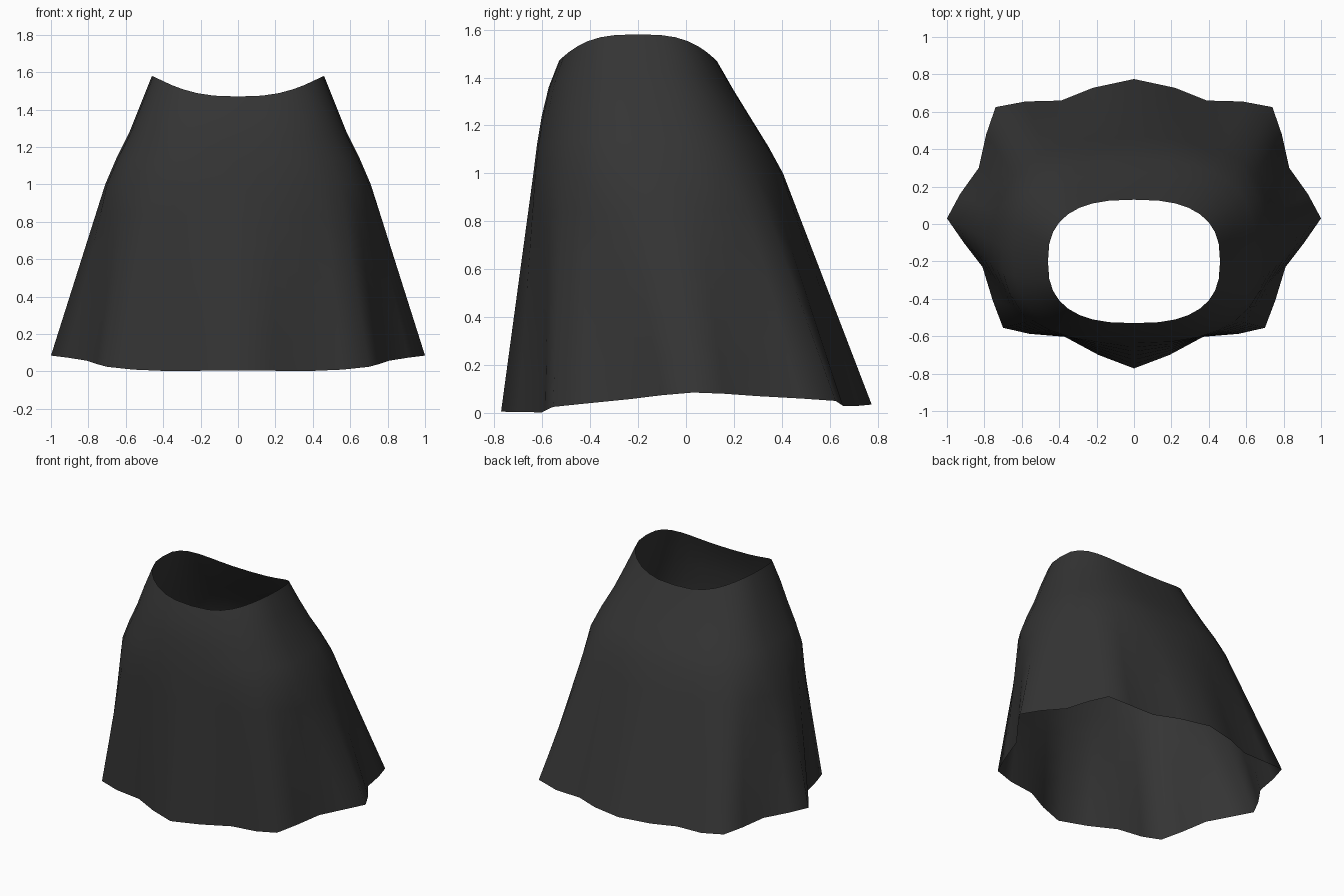
import bpy, bmesh
from math import sin, cos, pi, copysign

if "Cube" in bpy.data.objects:
    bpy.data.objects.remove(bpy.data.objects["Cube"])

N = 32  # points around each ring


def power(v, p):
    return copysign(abs(v) ** p, v)


def oval(half_x, front_y, back_y, side_z, front_z, back_z, p=0.77):
    """Rounded-box ring, starting at the front centre."""
    mid, half_y = (front_y + back_y) / 2, (back_y - front_y) / 2
    ring = []
    for i in range(N):
        a = 2 * pi * i / N
        v = -power(cos(a), p)
        end_z = front_z if v < 0 else back_z
        ring.append((half_x * power(sin(a), p), mid + half_y * v,
                     side_z + (end_z - side_z) * abs(v) ** 3))
    return ring


# Rippled hem: right half from front centre to back centre, then mirrored
half = [(0, -.772, .005), (.19, -.70, .004), (.37, -.603, .002), (.56, -.587, .01),
        (.70, -.555, .025), (.755, -.41, .04), (.81, -.23, .058), (.91, -.10, .074),
        (1.0, .03, .085), (.93, .16, .08), (.83, .30, .07), (.79, .48, .06),
        (.74, .625, .05), (.58, .655, .03), (.39, .66, .028), (.22, .728, .03),
        (0, .775, .035)]
hem = half + [(-x, y, z) for x, y, z in half[-2:0:-1]]

# Waist, hip and thigh rings
rings = [oval(.46, -.53, .13, 1.58, 1.47, 1.467),
         oval(.52, -.573, .20, 1.43, 1.36, 1.345),
         oval(.58, -.602, .277, 1.28, 1.24, 1.22),
         oval(.65, -.622, .345, 1.14, 1.12, 1.11),
         oval(.71, -.637, .405, 1.0, 1.0, 1.0)]

# Folds deepen steadily from the thigh to the hem
thigh = rings[-1]
for k in range(1, 7):
    t = k / 6
    rings.append([tuple(a + (b - a) * t for a, b in zip(p, q))
                  for p, q in zip(thigh, hem)])

bm = bmesh.new()
loops = [[bm.verts.new(p) for p in ring] for ring in rings]
for upper, lower in zip(loops, loops[1:]):
    for i in range(N):
        j = (i + 1) % N
        bm.faces.new((upper[i], lower[i], lower[j], upper[j])).smooth = True
mesh = bpy.data.meshes.new("skirt")
bm.to_mesh(mesh)
bm.free()
skirt = bpy.data.objects.new("skirt", mesh)
bpy.context.collection.objects.link(skirt)

# Black cloth
cloth = bpy.data.materials.new("black_cloth")
cloth.diffuse_color = (.035, .035, .035, 1)
cloth.use_nodes = True
cloth.node_tree.nodes["Principled BSDF"].inputs["Base Color"].default_value = cloth.diffuse_color
mesh.materials.append(cloth)
